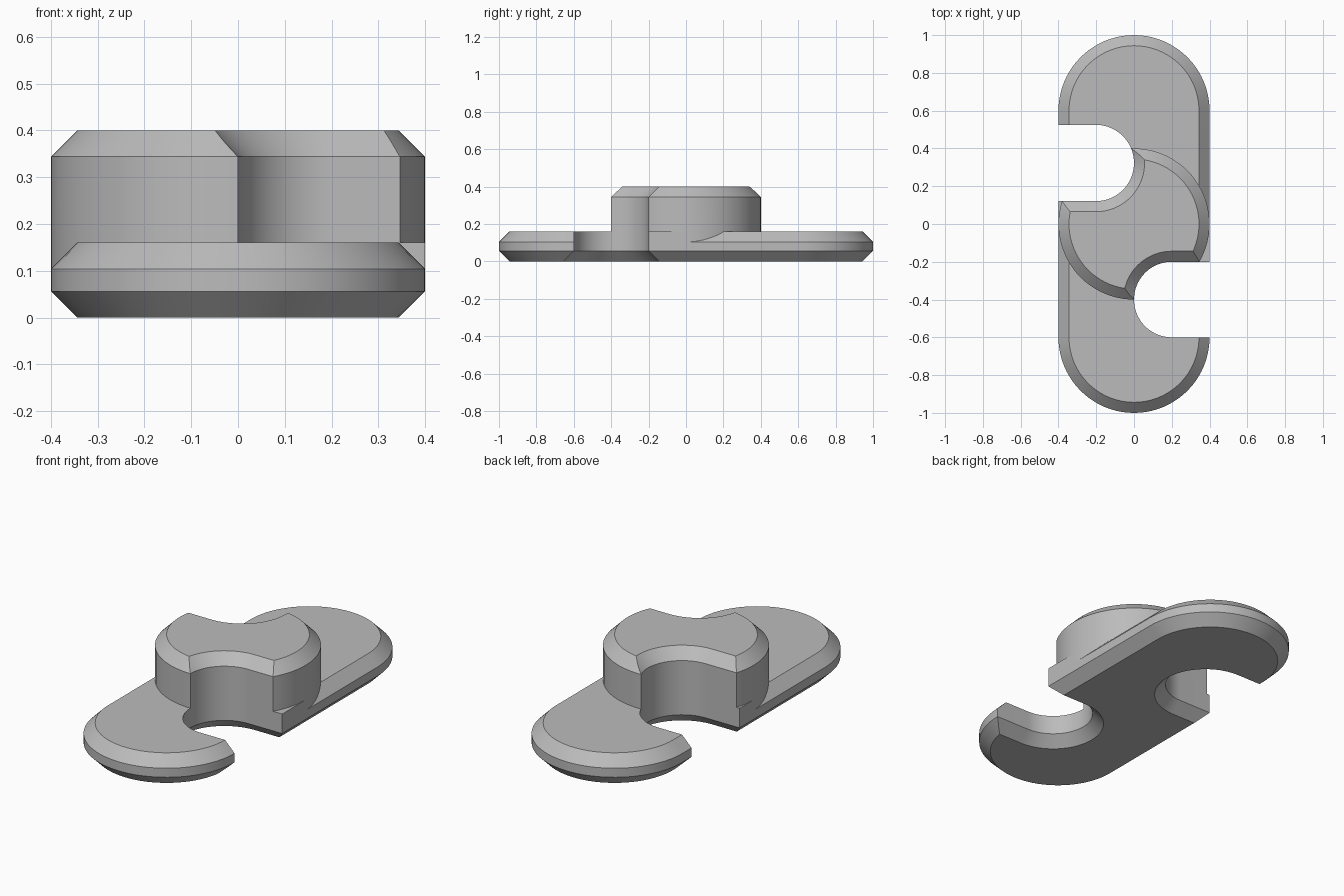
import bpy, bmesh, math
from mathutils import Vector

if "Cube" in bpy.data.objects:
    bpy.data.objects.remove(bpy.data.objects["Cube"], do_unlink=True)

CH = 0.056          # chamfer size
BASE_H, TOP = 0.16, 0.4
SEG = 40            # segments per half circle

grey = bpy.data.materials.new("plain grey")
grey.use_nodes = True
colour = (0.5, 0.5, 0.5, 1)
grey.diffuse_color = colour
grey.node_tree.nodes["Principled BSDF"].inputs["Base Color"].default_value = colour


def capsule(a, b, r):
    """Rounded outline around the segment a-b (a circle when a equals b)."""
    a, b = Vector(a), Vector(b)
    axis = b - a if a != b else Vector((0, 1))
    start = math.atan2(axis.y, axis.x) - math.pi / 2
    pts = []
    for k, c in enumerate((b, a)):
        for i in range(SEG + (a != b)):
            t = start + math.pi * (k + i / SEG)
            pts.append((c.x + r * math.cos(t), c.y + r * math.sin(t)))
    return pts


def stack(name, a, b, layers):
    """Solid lofted through capsule outlines given as (height, radius)."""
    bm = bmesh.new()
    rings = [[bm.verts.new((x, y, z)) for x, y in capsule(a, b, r)] for z, r in layers]
    n = len(rings[0])
    for lo, hi in zip(rings, rings[1:]):
        for i in range(n):
            j = (i + 1) % n
            bm.faces.new((lo[i], lo[j], hi[j], hi[i]))
    bm.faces.new(rings[0][::-1])
    bm.faces.new(rings[-1])
    return finish(name, bm)


def block(name, lo, hi):
    lo, hi = Vector(lo), Vector(hi)
    bm = bmesh.new()
    bmesh.ops.create_cube(bm, size=1)
    for v in bm.verts:
        v.co = (lo + hi) / 2 + v.co * (hi - lo)
    return finish(name, bm)


def finish(name, bm):
    bmesh.ops.recalc_face_normals(bm, faces=bm.faces)
    me = bpy.data.meshes.new(name)
    bm.to_mesh(me)
    bm.free()
    me.materials.append(grey)
    ob = bpy.data.objects.new(name, me)
    bpy.context.collection.objects.link(ob)
    return ob


def combine(target, tool, operation):
    mod = target.modifiers.new(tool.name, "BOOLEAN")
    mod.operation, mod.object, mod.solver = operation, tool, "EXACT"
    bpy.context.view_layer.objects.active = target
    bpy.ops.object.modifier_apply(modifier=mod.name)
    bpy.data.objects.remove(tool, do_unlink=True)


# Long base plate with chamfered rims
body = stack("double_hook_body", (0, -0.6), (0, 0.6),
             [(0, 0.4 - CH), (CH, 0.4), (BASE_H - CH, 0.4), (BASE_H, 0.4 - CH)])

# Square-edged ledges beside the hub
combine(body, block("right_ledge", (0.2, -0.3, 0.07), (0.4, 0, BASE_H)), "UNION")
combine(body, block("left_ledge", (-0.4, 0, 0.07), (-0.2, 0.2, BASE_H)), "UNION")

# Round raised hub
combine(body, stack("hub", (0, 0), (0, 0), [(0.08, 0.4), (TOP - CH, 0.4), (TOP, 0.4 - CH)]), "UNION")

# Side slots, flared at the underside and at the hub top
for name, side, y, r in (("front_slot", 1, -0.4, 0.2), ("back_slot", -1, 0.323, 0.202)):
    over = 0.02
    flare = r + CH + over
    layers = [(-over, flare), (CH, r), (TOP - CH, r), (TOP + over, flare)]
    combine(body, stack(name, (side * r, y), (side * 0.9, y), layers), "DIFFERENCE")

# Smooth curves, crisp chamfer edges
bpy.ops.object.select_all(action="DESELECT")
body.select_set(True)
bpy.context.view_layer.objects.active = body
bpy.ops.object.shade_smooth_by_angle(angle=math.radians(25))
